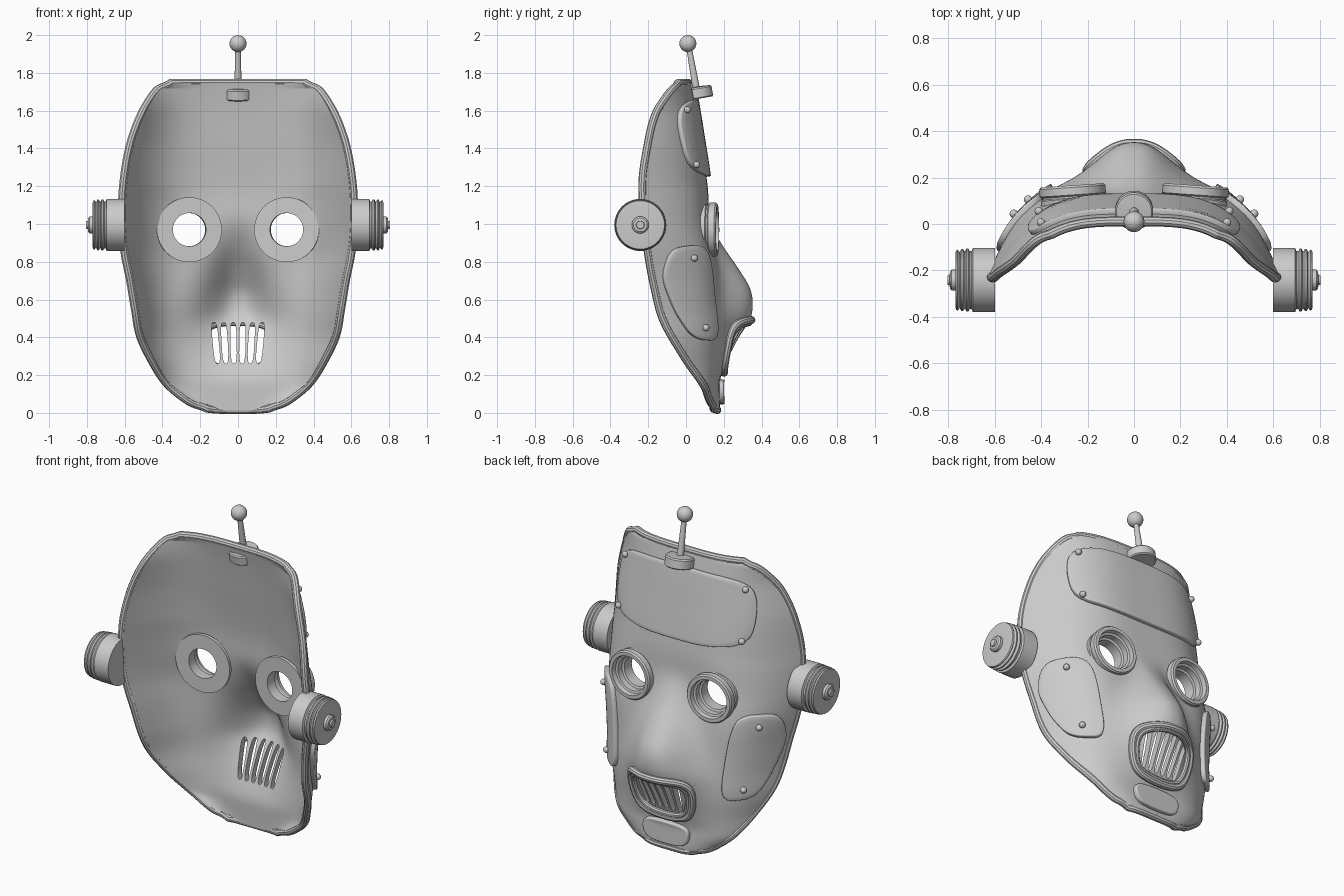
import bpy, bmesh, math
from mathutils import Vector, Matrix

if "Cube" in bpy.data.objects:
    bpy.data.objects.remove(bpy.data.objects["Cube"])


def spline(pts):
    """Smooth interpolating function through (z, value) points."""
    def m(i):
        a, b = pts[max(i - 1, 0)], pts[min(i + 1, len(pts) - 1)]
        return (b[1] - a[1]) / (b[0] - a[0])

    def f(z):
        z = min(max(z, pts[0][0]), pts[-1][0])
        i = next(k for k in range(len(pts) - 1) if z <= pts[k + 1][0])
        (a, va), (b, vb) = pts[i], pts[i + 1]
        h = b - a
        t = (z - a) / h
        return ((1 + 2 * t) * (1 - t) ** 2 * va + t * (1 - t) ** 2 * h * m(i)
                + t * t * (3 - 2 * t) * vb + t * t * (t - 1) * h * m(i + 1))
    return f


# Face surface: half width, rim depth, centre depth, nose height and nose width by height
half_w = spline([(.015, .17), (.035, .235), (.09, .32), (.15, .385), (.25, .455), (.4, .53), (.55, .56),
                 (.7, .585), (.85, .615), (1.0, .628), (1.2, .622), (1.4, .59), (1.55, .54),
                 (1.65, .485), (1.72, .425), (1.75, .36)])
rim_y = spline([(.015, .155), (.07, .13), (.15, .1), (.29, .0), (.49, -.115), (.65, -.16), (.87, -.2),
                (1.2, -.225), (1.4, -.2), (1.58, -.155), (1.68, -.09), (1.75, -.03)])
mid_y = spline([(.015, .18), (.1, .18), (.2, .175), (.4, .18), (.6, .17), (.76, .16), (.9, .14),
                (1.0, .125), (1.2, .115), (1.5, .07), (1.65, .045), (1.75, .025)])
nose_h = spline([(.015, 0), (.15, 0), (.22, .02), (.3, .05), (.4, .1), (.5, .165), (.58, .182), (.66, .172),
                 (.76, .12), (.9, .045), (1.02, .005), (1.1, 0), (1.75, 0)])
nose_s = spline([(.015, .25), (.3, .23), (.5, .21), (.7, .16), (.95, .1), (1.75, .1)])


def f(x, z):
    t = abs(x) / half_w(z)
    p = 4.8 - 1.3 * min(max((z - .85) / .35, 0), 1)
    return (mid_y(z) + (rim_y(z) - mid_y(z)) * t ** p
            + nose_h(z) * math.exp(-(abs(x) / nose_s(z)) ** 2.4))


def surf(x, z, off=0.0):
    e = .01
    n = Vector((f(x - e, z) - f(x + e, z), 2 * e, f(x, z - e) - f(x, z + e))).normalized()
    return Vector((x, f(x, z), z)) + n * off


def make(name, verts, faces, recalc=True):
    me = bpy.data.meshes.new(name)
    me.from_pydata([tuple(v) for v in verts], [], faces)
    if recalc:
        bm = bmesh.new()
        bm.from_mesh(me)
        bmesh.ops.recalc_face_normals(bm, faces=bm.faces)
        bm.to_mesh(me)
        bm.free()
    ob = bpy.data.objects.new(name, me)
    bpy.context.collection.objects.link(ob)
    return ob


def lathe(name, prof, mat, closed=False, n=48):
    """Spin (radius, height) points about local z, then place with mat."""
    verts = [mat @ Vector((r * math.cos(2 * math.pi * i / n), r * math.sin(2 * math.pi * i / n), h))
             for r, h in prof for i in range(n)]
    k = len(prof)
    faces = [(j * n + i, j * n + (i + 1) % n, (j + 1) % k * n + (i + 1) % n, (j + 1) % k * n + i)
             for j in range(k if closed else k - 1) for i in range(n)]
    if not closed:
        faces += [tuple(range(n)), tuple(range((k - 1) * n, k * n))]
    return make(name, verts, faces)


def tube(name, pts, r):
    cu = bpy.data.curves.new(name, 'CURVE')
    cu.dimensions, cu.bevel_depth, cu.bevel_resolution = '3D', r, 3
    sp = cu.splines.new('POLY')
    sp.points.add(len(pts) - 1)
    for q, p in zip(sp.points, pts):
        q.co = (*p, 1)
    sp.use_cyclic_u = True
    ob = bpy.data.objects.new(name, cu)
    bpy.context.collection.objects.link(ob)
    bpy.ops.object.select_all(action='DESELECT')
    ob.select_set(True)
    bpy.context.view_layer.objects.active = ob
    bpy.ops.object.convert(target='MESH')


def rounded(poly, n=72):
    """Corner-cut a polygon, then resample it evenly."""
    p = [Vector(q) for q in poly]
    for ratio in (.2, .25, .25):
        p = [q for a, b in zip(p, p[1:] + p[:1]) for q in (a.lerp(b, ratio), a.lerp(b, 1 - ratio))]
    segs = list(zip(p, p[1:] + p[:1]))
    total, out, acc, k = sum((b - a).length for a, b in segs), [], 0, 0
    for i in range(n):
        d = total * i / n
        while acc + (segs[k][1] - segs[k][0]).length < d:
            acc += (segs[k][1] - segs[k][0]).length
            k += 1
        a, b = segs[k]
        out.append(a.lerp(b, (d - acc) / (b - a).length))
    return out


def plate(name, poly, s=1):
    """Thin riveted panel that follows the face."""
    out = rounded(poly)
    n, rings, c = len(out), 10, sum(out, Vector((0, 0))) / len(out)
    verts = [surf(s * c.x, c.y, .024)]
    for j in range(1, rings + 1):
        verts += [surf(s * q.x, q.y, .024) for q in (c.lerp(o, j / rings) for o in out)]
    faces = [(0, 1 + i, 1 + (i + 1) % n) for i in range(n)]
    faces += [(1 + j * n + i, 1 + (j + 1) * n + i, 1 + (j + 1) * n + (i + 1) % n, 1 + j * n + (i + 1) % n)
              for j in range(rings - 1) for i in range(n)]
    a, b, d = (verts[k] for k in faces[0])
    if (b - a).cross(d - a).y < 0:
        faces = [q[::-1] for q in faces]
    ob = make(name, verts, faces, False)
    m = ob.modifiers.new('thick', 'SOLIDIFY')
    m.thickness, m.offset = .034, -1
    m = ob.modifiers.new('edge', 'BEVEL')
    m.width, m.segments, m.angle_limit = .006, 2, math.radians(50)


def ball(name, loc, r):
    lathe(name, [(r * max(math.sin(math.pi * i / 12), .01), -r * math.cos(math.pi * i / 12))
                 for i in range(13)], Matrix.Translation(loc), n=24)


# Mask shell
NX, NZ = 72, 80
grid = []
for j in range(NZ + 1):
    z = .015 + 1.735 * (.5 - .5 * math.cos(math.pi * j / NZ))
    grid += [(half_w(z) * (2 * i / NX - 1), z) for i in range(NX + 1)]
W = NX + 1
shell = make('mask_shell', [(x, f(x, z), z) for x, z in grid],
             [(j * W + i, (j + 1) * W + i, (j + 1) * W + i + 1, j * W + i + 1)
              for j in range(NZ) for i in range(NX)], False)
m = shell.modifiers.new('thick', 'SOLIDIFY')
m.thickness, m.offset = .036, -1

# Cutters: eye holes and six mouth slots
to_y = Matrix.Rotation(-math.pi / 2, 4, 'X')
cutters = [lathe('eye_cutter', [(.115, -.3), (.115, .5)], Matrix.Translation((s * .255, 0, .97)) @ to_y)
           for s in (-1, 1)]
for k in range(6):
    u, ring = (k - 2.5) * .047, []
    for i in range(20):
        a = 2 * math.pi * i / 20
        ca, sa = math.cos(a), math.sin(a)
        z = .37 + .11 * math.copysign(abs(sa) ** .6, sa)
        ring.append((u * (1 + .8 * (z - .37)) + .0165 * math.copysign(abs(ca) ** .7, ca), z))
    cutters.append(make('slot_cutter', [(x, y, z) for y in (-.1, .6) for x, z in ring],
                        [(i, (i + 1) % 20, 20 + (i + 1) % 20, 20 + i) for i in range(20)]
                        + [tuple(range(20)), tuple(range(20, 40))]))
bpy.context.view_layer.objects.active = shell
for c in cutters:
    m = shell.modifiers.new('cut', 'BOOLEAN')
    m.operation, m.object, m.solver = 'DIFFERENCE', c, 'EXACT'
for m in list(shell.modifiers):
    bpy.ops.object.modifier_apply(modifier=m.name)
for c in cutters:
    bpy.data.objects.remove(c)

# Rolled rim
edge = [grid[j * W] for j in range(NZ)] + [grid[NZ * W + i] for i in range(NX)]
edge += [grid[j * W + NX] for j in range(NZ, 0, -1)] + [grid[i] for i in range(NX, 0, -1)]
tube('rim', [surf(x, z, -.014) for x, z in edge], .021)

# Mouth frame: two nested beads
for name, g, off, r in (('mouth_frame_outer', 1, .008, .021), ('mouth_frame_inner', .88, .004, .017)):
    out = rounded([(-.215 * g, .355 + .14 * g), (.215 * g, .355 + .14 * g),
                   (.175 * g, .355 - .14 * g), (-.175 * g, .355 - .14 * g)])
    tube(name, [surf(q.x, q.y, off) for q in out], r)

# Panels and rivets
plate('forehead_plate', [(-.44, 1.65), (0, 1.665), (.44, 1.65), (.45, 1.29), (.2, 1.25), (-.2, 1.25), (-.45, 1.29)])
plate('chin_plate', [(-.16, .18), (.16, .18), (.14, .045), (-.14, .045)])
for s, side in ((-1, 'left'), (1, 'right')):
    plate('cheek_plate_' + side, [(.39, .885), (.57, .885), (.575, .72), (.5, .43), (.45, .385), (.33, .385)], s)
    for x, z in ((.385, 1.6), (.395, 1.31), (.495, .82), (.435, .45)):
        ball('rivet_' + side, surf(s * x, z, .03), .018)

    # Eye socket ring
    lathe('eye_ring_' + side,
          [(.088, .03), (.172, .03), (.172, .05), (.14, .08), (.14, .108), (.133, .113), (.133, .12),
           (.143, .126), (.143, .158), (.136, .167), (.116, .167), (.112, .14), (.1, .136), (.1, .1), (.088, .095)],
          Matrix.Translation((s * .255, 0, .97)) @ Matrix.Rotation(-s * math.radians(4), 4, 'Z') @ to_y, True)

    # Ear knob with ridges and pin
    lathe('ear_knob_' + side,
          [(.138, .6), (.138, .695), (.125, .7), (.125, .708), (.136, .715), (.136, .722), (.122, .729),
           (.134, .738), (.134, .745), (.12, .751), (.131, .76), (.128, .768), (.11, .77), (.045, .77),
           (.045, .786), (.036, .794), (.022, .795), (.02, .804)],
          Matrix.Translation((0, -.242, .995)) @ Matrix.Rotation(s * math.pi / 2, 4, 'Y'))

# Antenna
tilt = Matrix.Translation((0, .058, 1.695)) @ Matrix.Rotation(math.radians(10), 4, 'X')
lathe('antenna_base', [(.076, -.033), (.082, -.027), (.082, .02), (.076, .028), (.03, .032)], tilt)
lathe('antenna_rod', [(.02, 0), (.014, .25)], tilt)
ball('antenna_ball', (0, .01, 1.955), .045)

# Smooth shading with sharp edges kept
for ob in bpy.data.objects:
    ob.select_set(True)
bpy.ops.object.shade_smooth_by_angle(angle=math.radians(35))
